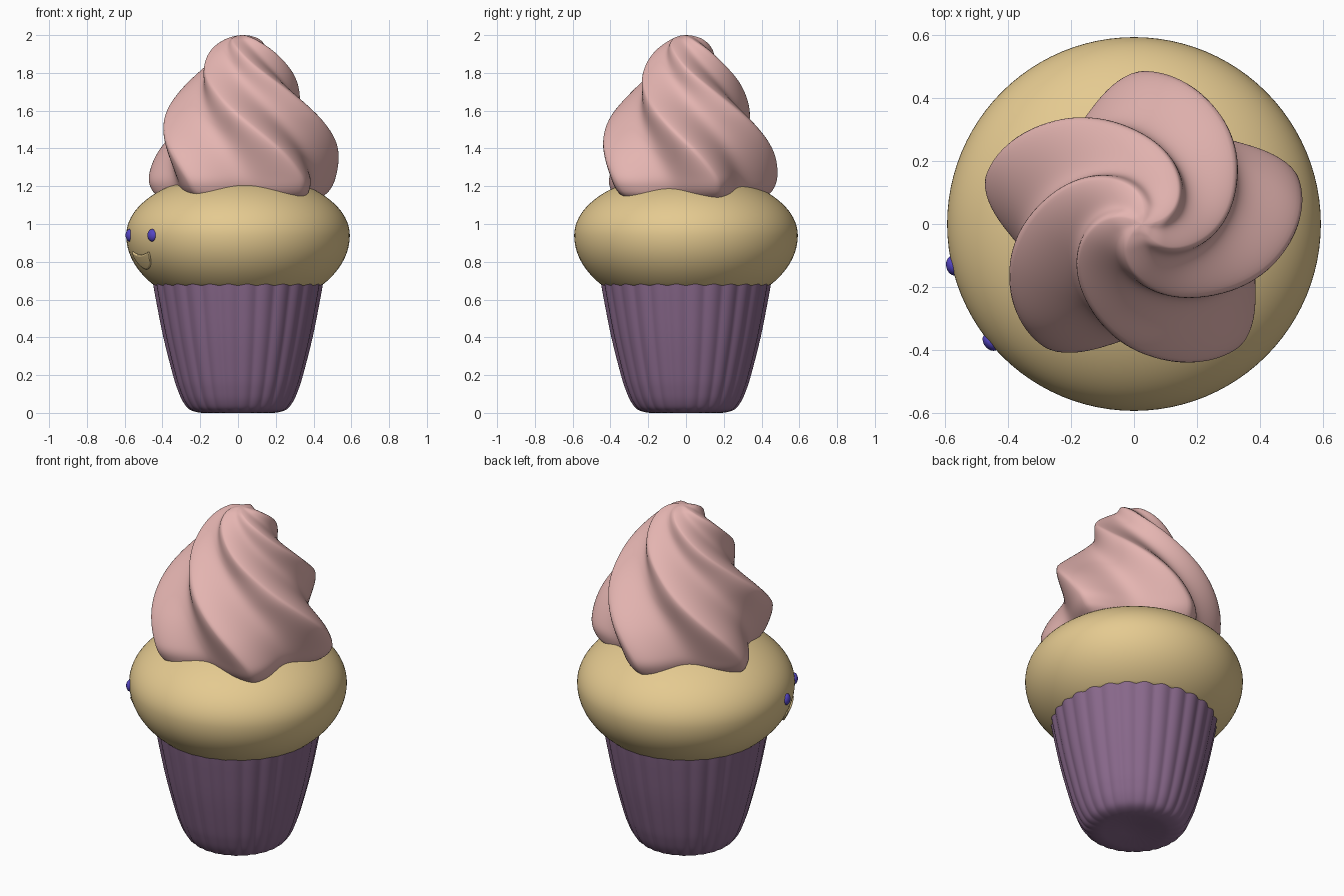
import bpy, math
from math import sin, cos, pi, radians, sqrt

if "Cube" in bpy.data.objects:
    bpy.data.objects.remove(bpy.data.objects["Cube"])


def material(name, rgb):
    m = bpy.data.materials.new(name)
    m.diffuse_color = (*rgb, 1)
    m.use_nodes = True
    m.node_tree.nodes["Principled BSDF"].inputs["Base Color"].default_value = m.diffuse_color
    return m


def make(name, verts, faces, mat, angle=40):
    me = bpy.data.meshes.new(name)
    me.from_pydata(verts, [], faces)
    me.update()
    ob = bpy.data.objects.new(name, me)
    bpy.context.collection.objects.link(ob)
    me.materials.append(mat)
    bpy.ops.object.select_all(action='DESELECT')
    ob.select_set(True)
    bpy.context.view_layer.objects.active = ob
    bpy.ops.object.shade_smooth_by_angle(angle=radians(angle))
    return ob


def spline(keys, steps):
    """Catmull-Rom curve through the key tuples."""
    out = []
    for i in range(len(keys) - 1):
        p = [keys[max(0, min(len(keys) - 1, i + k))] for k in (-1, 0, 1, 2)]
        for s in range(steps):
            t = s / steps
            out.append([0.5 * (2 * b + (c - a) * t + (2 * a - 5 * b + 4 * c - d) * t * t
                               + (3 * b - a - 3 * c + d) * t ** 3) for a, b, c, d in zip(*p)])
    return out + [list(keys[-1])]


def loft(name, rings, n, shape, mat, angle=40):
    """Rings are (z, radius, twist in degrees); shape(a) scales the radius round the ring."""
    verts, faces = [], []
    for z, r, tw in rings:
        for j in range(n):
            a = 2 * pi * j / n
            rr, b = r * shape(a), a + radians(tw)
            verts.append((rr * cos(b), rr * sin(b), z))
    for i in range(len(rings) - 1):
        for j in range(n):
            k = (j + 1) % n
            faces.append((i * n + j, i * n + k, (i + 1) * n + k, (i + 1) * n + j))
    last = (len(rings) - 1) * n
    faces.append(tuple(reversed(range(n))))
    faces.append(tuple(range(last, last + n)))
    return make(name, verts, faces, mat, angle)


purple = material("wrapper_purple", (0.25, 0.14, 0.26))
tan = material("cake_tan", (0.78, 0.59, 0.28))
pink = material("frosting_pink", (0.78, 0.46, 0.44))
blue = material("eye_blue", (0.09, 0.06, 0.55))

# Fluted paper wrapper
cup = [(0.012, 0.04, 0), (0.003, 0.14, 0), (0.001, 0.20, 0), (0.018, 0.258, 0), (0.06, 0.293, 0),
       (0.12, 0.320, 0), (0.2, 0.346, 0), (0.4, 0.397, 0), (0.6, 0.437, 0), (0.69, 0.453, 0)]
loft("wrapper", spline(cup, 4), 28 * 10,
     lambda a: 0.975 + 0.025 * sqrt(sin(14 * a) ** 2 + 0.04), purple, 70)


# Cake: rounder below its widest point than above
def cake_radius(z):
    b = 0.33 if z > 0.94 else 0.40
    return 0.592 * sqrt(max(0, 1 - ((z - 0.94) / b) ** 2))


rings = []
for i in range(41):
    t = -0.75 + (pi / 2 - 0.01 + 0.75) * i / 40
    z = 0.94 + (0.33 if t > 0 else 0.40) * sin(t)
    rings.append((z, cake_radius(z), 0))
loft("cake", rings, 96, lambda a: 1, tan)

# Twisted five-lobed frosting, slightly off centre and narrower front to back
swirl = [(1.06, 0.30, 7), (1.13, 0.43, 6), (1.18, 0.49, 4), (1.26, 0.515, 0), (1.4, 0.50, -14),
         (1.55, 0.435, -35), (1.7, 0.335, -61), (1.82, 0.25, -88), (1.92, 0.17, -115),
         (1.975, 0.10, -138), (1.995, 0.045, -152), (2.0, 0.006, -160)]
frosting = loft("frosting", spline(swirl, 8), 160,
                lambda a: 1 - 0.26 * abs(sin(2.5 * (a - radians(18)))) ** 1.4, pink, 60)
frosting.location = (0.025, 0, 0)
frosting.scale = (1.01, 0.94, 1)

# Eyes
for side, deg in (("left", 219.5), ("right", 193)):
    a = radians(deg)
    bpy.ops.mesh.primitive_uv_sphere_add(segments=24, ring_count=14, radius=1,
                                         location=(0.588 * cos(a), 0.588 * sin(a), 0.94),
                                         rotation=(0, 0, a))
    eye = bpy.context.object
    eye.name = side + "_eye"
    eye.scale = (0.022, 0.031, 0.033)
    eye.data.materials.append(blue)
    bpy.ops.object.shade_smooth()

# Smiling mouth laid over the cake surface
nu, nv = 24, 8
verts, faces = [], []
for i in range(nu + 1):
    u = -cos(pi * i / nu)
    top = 0.855 - 0.016 * (1 - u * u)
    depth = 0.012 + 0.062 * sqrt(max(0, 1 - u * u))
    for j in range(nv + 1):
        z = top - depth * j / nv
        a = radians(206 + 9.5 * u)
        r = cake_radius(z) - 0.004
        verts.append((r * cos(a), r * sin(a), z))
for i in range(nu):
    for j in range(nv):
        k = i * (nv + 1) + j
        faces.append((k, k + 1, k + nv + 2, k + nv + 1))
mouth = make("mouth", verts, faces, tan)
mod = mouth.modifiers.new("thickness", 'SOLIDIFY')
mod.thickness = 0.013
mod.offset = 1
